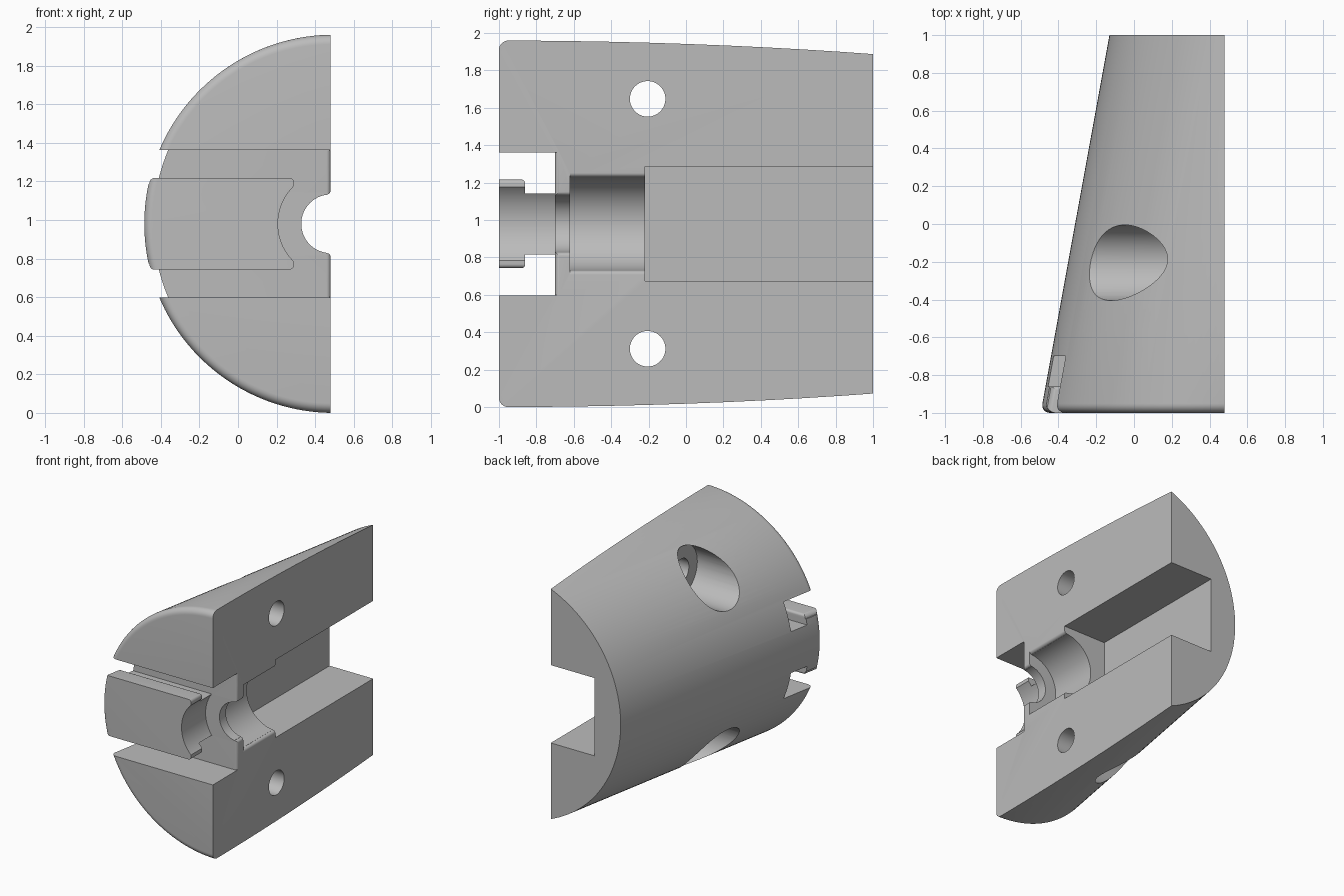
import bpy, bmesh, math
from mathutils import Vector

if "Cube" in bpy.data.objects:
    bpy.data.objects.remove(bpy.data.objects["Cube"], do_unlink=True)

CX, CZ, R, SLOPE = 0.48, 0.98, 0.98, 0.182   # split plane, axis height, radius, axis lean


def finish(bm, name):
    bmesh.ops.recalc_face_normals(bm, faces=bm.faces)
    me = bpy.data.meshes.new(name)
    bm.to_mesh(me)
    bm.free()
    ob = bpy.data.objects.new(name, me)
    bpy.context.collection.objects.link(ob)
    return ob


def loft(rings, name):
    bm = bmesh.new()
    loops = [[bm.verts.new(p) for p in ring] for ring in rings]
    n = len(loops[0])
    for a, b in zip(loops, loops[1:]):
        for i in range(n):
            bm.faces.new((a[i], a[(i + 1) % n], b[(i + 1) % n], b[i]))
    bm.faces.new(loops[0])
    bm.faces.new(loops[-1])
    return finish(bm, name)


def prism(points, sweep):
    sweep = Vector(sweep)
    pts = [Vector(p) for p in points]
    return loft([pts, [p + sweep for p in pts]], "cutter")


def box(x0, x1, y0, y1, z0, z1):
    return prism([(x0, y0, z0), (x1, y0, z0), (x1, y0, z1), (x0, y0, z1)], (0, y1 - y0, 0))


def circle(r, n, cx, cz, y):
    return [(cx + r * math.cos(2 * math.pi * i / n), y, cz + r * math.sin(2 * math.pi * i / n))
            for i in range(n)]


def arc(cu, cv, r, a0, a1, n=6):
    return [(cu + r * math.cos(math.radians(a0 + (a1 - a0) * i / n)),
             cv + r * math.sin(math.radians(a0 + (a1 - a0) * i / n))) for i in range(n + 1)]


def cut(ob, cutter):
    mod = ob.modifiers.new("cut", 'BOOLEAN')
    mod.operation, mod.solver, mod.object = 'DIFFERENCE', 'EXACT', cutter
    bpy.context.view_layer.objects.active = ob
    bpy.ops.object.modifier_apply(modifier=mod.name)
    bpy.data.objects.remove(cutter, do_unlink=True)


# Leaning cylinder with a rounded front rim
def centre(y):
    return 0.486 + SLOPE * (y + 1)


fillet = 0.05
stations = [(-1 + fillet * (1 - math.cos(a)), R - fillet + fillet * math.sin(a))
            for a in [math.pi / 2 * (1 - i / 7) for i in range(7, -1, -1)][::-1]]
stations = sorted(stations) + [(1, R)]
body = loft([circle(r, 160, centre(y), CZ, y) for y, r in stations], "half_shell_body")
cut(body, box(CX, 3, -2, 2, -1, 3))

# Square pocket open at the back
cut(body, box(0.10, 0.7, -0.22, 1.2, 0.673, 1.287))

# Stepped bore on the split plane: tongue relief, small neck, large chamber
for r, y0, y1, lip in ((0.273, -1.2, -0.70, 0), (0.152, -0.8, -0.55, 0.02), (0.25, -0.62, -0.2, 0.022)):
    cut(body, prism(circle(r, 72, CX, CZ, y0), (0, y1 - y0, 0)))
    if lip:
        a0 = max(y0, -0.72)
        for s in (1, -1):
            curve = arc(CX - lip, r + lip, lip, -90, 0)
            pts = curve + [(CX + 0.05, r + lip), (CX + 0.05, r - 0.03), (CX - lip, r - 0.03)]
            cut(body, prism([(x, a0, CZ + s * z) for x, z in pts], (0, y1 - a0, 0)))

# Slots that free the front tongue, with a wide head and a narrow neck
for s in (1, -1):
    pts = [(-1.2, 0.382), (-0.70, 0.382), (-0.70, 0.163), (-0.86, 0.163)]
    pts += arc(-0.88, 0.217, 0.02, 0, 90) + [(-1.2, 0.237)]
    cut(body, prism([(-1.5, y, CZ + s * z) for y, z in pts], (3, 0, 0)))

    # Rounded long edges on the outer side of the tongue head
    y0, y1, rr = -1.1, -0.85, 0.03
    ex = centre(y0) - math.sqrt(R * R - 0.237 ** 2)
    pts = arc(ex + rr, 0.237 - rr, rr, 90, 180)
    pts += [(ex - 0.05, 0.237 - rr), (ex - 0.05, 0.28), (ex + rr, 0.28)]
    cut(body, prism([(x, y0, CZ + s * z) for x, z in pts], ((y1 - y0) * SLOPE, y1 - y0, 0)))

    # Rounded inner tips of the tongue head
    pts = arc(0.268, 0.215, 0.022, 90, 0) + [(0.29, 0.13), (0.42, 0.13), (0.42, 0.26), (0.268, 0.26)]
    cut(body, prism([(x, -1.1, CZ + s * z) for x, z in pts], (0, 0.39, 0)))

# Rounded lip where the slot floor meets the split plane
curve = arc(CX - 0.022, -0.678, 0.022, -90, 0)
pts = curve + [(CX + 0.05, -0.678), (CX + 0.05, -0.75), (CX - 0.022, -0.75)]
cut(body, prism([(x, y, 0.60) for x, y in pts], (0, 0, 0.76)))

# Screw holes with counterbores from the curved side
for s in (1, -1):
    for r, x0, x1 in ((0.095, -1, 1), (0.2, -1, 0.185)):
        ring = [(x0, -0.205 + u, CZ + s * 0.668 + v) for u, v in arc(0, 0, r, 0, 360, 64)[:-1]]
        cut(body, prism(ring, (x1 - x0, 0, 0)))

# Plain grey finish
mat = bpy.data.materials.new("plain grey")
mat.use_nodes = True
grey = (0.5, 0.5, 0.5, 1)
mat.diffuse_color = grey
mat.node_tree.nodes["Principled BSDF"].inputs["Base Color"].default_value = grey
body.data.materials.clear()
body.data.materials.append(mat)
for p in body.data.polygons:
    p.material_index = 0

bpy.ops.object.select_all(action='DESELECT')
body.select_set(True)
bpy.context.view_layer.objects.active = body
bpy.ops.object.shade_smooth_by_angle(angle=math.radians(25))
